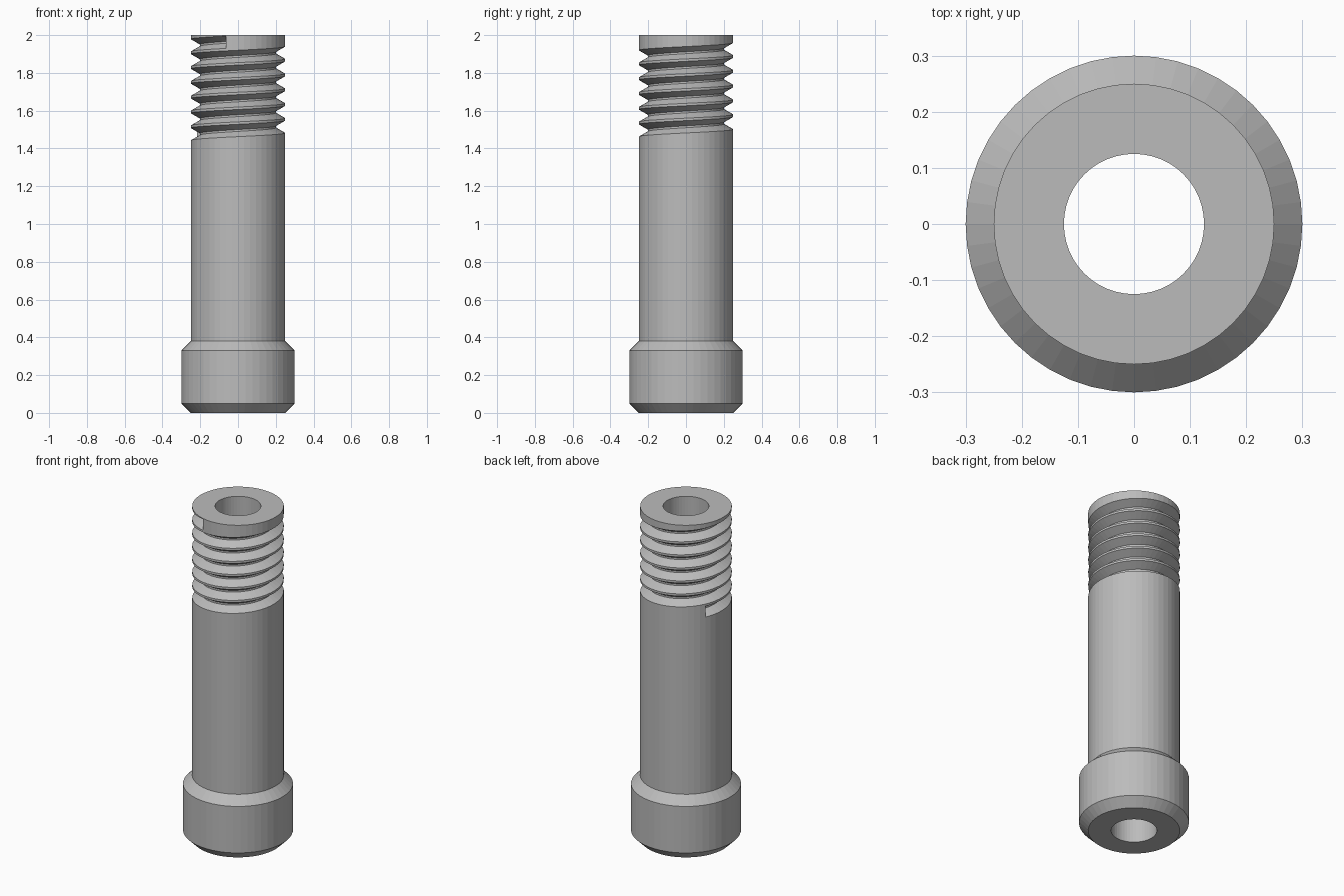
import bpy, bmesh, math

if "Cube" in bpy.data.objects:
    bpy.data.objects.remove(bpy.data.objects["Cube"], do_unlink=True)

SIDES = 48
STEP = math.tau / SIDES
PITCH = 0.0784

steel = bpy.data.materials.new("grey_steel")
steel.use_nodes = True
steel.diffuse_color = (0.5, 0.5, 0.5, 1)
steel.node_tree.nodes["Principled BSDF"].inputs["Base Color"].default_value = (0.5, 0.5, 0.5, 1)


def sweep(name, profile, start, count, rise, closed):
    """Turn a closed (radius, height) profile about z, climbing by rise per turn."""
    bm = bmesh.new()
    rings = []
    for i in range(count if closed else count + 1):
        a = start + i * STEP
        climb = rise * i / SIDES
        rings.append([bm.verts.new((r * math.cos(a), r * math.sin(a), z + climb))
                      for r, z in profile])
    pairs = list(zip(rings, rings[1:]))
    if closed:
        pairs.append((rings[-1], rings[0]))
    else:
        bm.faces.new(rings[0])
        bm.faces.new(rings[-1])
    n = len(profile)
    for p, q in pairs:
        for k in range(n):
            m = (k + 1) % n
            bm.faces.new((p[k], q[k], q[m], p[m]))
    bmesh.ops.recalc_face_normals(bm, faces=bm.faces)
    mesh = bpy.data.meshes.new(name)
    bm.to_mesh(mesh)
    bm.free()
    mesh.materials.append(steel)
    obj = bpy.data.objects.new(name, mesh)
    bpy.context.collection.objects.link(obj)
    return obj


# Hollow sleeve: chamfered collar below, long shank above
sleeve = sweep("threaded_sleeve",
               [(0.125, 0), (0.25, 0), (0.3, 0.05), (0.3, 0.33), (0.25, 0.38),
                (0.25, 2), (0.125, 2)], 0, SIDES, 0, True)

# Helical groove cutter with sixty degree flanks and a flat root
root, outer, half_root = 0.202, 0.256, 0.005
half_mouth = half_root + (outer - root) * math.tan(math.radians(30))
start = math.radians(150)
middle = 1.4365 + 0.0325
groove = sweep("groove_cutter",
               [(root, middle - half_root), (outer, middle - half_mouth),
                (outer, middle + half_mouth), (root, middle + half_root)],
               start, 6 * SIDES + 14, PITCH, False)
groove.hide_render = True

# Cut the thread and keep the result as plain mesh
cut = sleeve.modifiers.new("thread_cut", "BOOLEAN")
cut.operation = "DIFFERENCE"
cut.solver = "EXACT"
cut.object = groove
deps = bpy.context.evaluated_depsgraph_get()
result = bpy.data.meshes.new_from_object(sleeve.evaluated_get(deps))
sleeve.modifiers.clear()
sleeve.data = result
bpy.data.objects.remove(groove, do_unlink=True)
